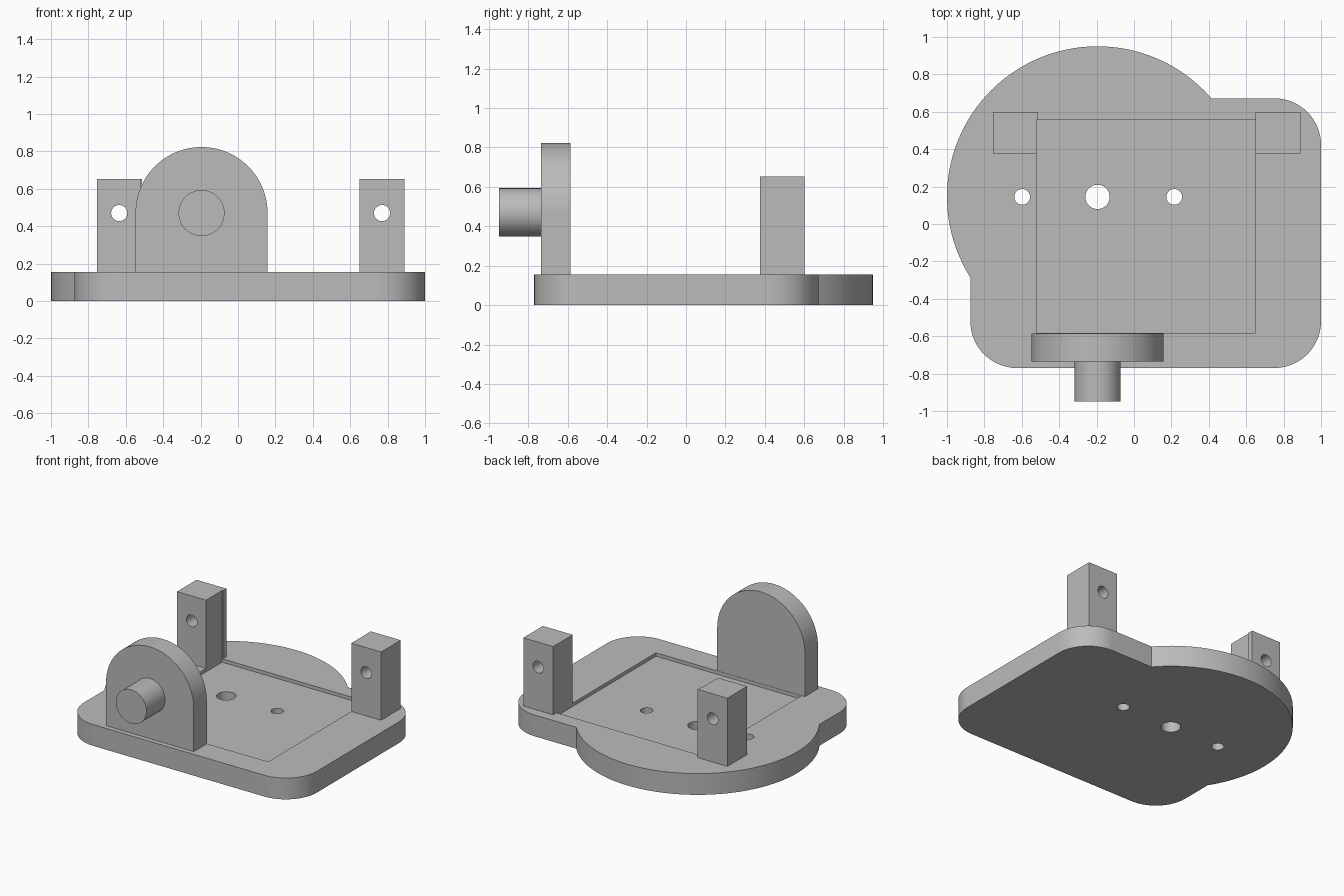
import bpy
import bmesh
from math import pi, cos, sin
from mathutils import Matrix, Vector

cube = bpy.data.objects.get("Cube")
if cube:
    bpy.data.objects.remove(cube, do_unlink=True)

grey = bpy.data.materials.new("plain_grey")
grey.use_nodes = True
colour = (0.5, 0.5, 0.5, 1)
grey.diffuse_color = colour
grey.node_tree.nodes["Principled BSDF"].inputs["Base Color"].default_value = colour

BASE_TOP = 0.155
AXIS_X, AXIS_Z = -0.195, 0.47      # pin axis, shared by the post holes
DISC_Y = 0.145


def arc(cx, cy, r, start, end, steps):
    return [(cx + r * cos(start + (end - start) * i / steps),
             cy + r * sin(start + (end - start) * i / steps)) for i in range(steps + 1)]


def prism(name, outline, low, high, upright=False):
    """Extrude an outline along z, or along y when upright (outline is then x, z)."""
    bm = bmesh.new()
    verts = [bm.verts.new((x, low, y) if upright else (x, y, low)) for x, y in outline]
    face = bm.faces.new(verts)
    grown = bmesh.ops.extrude_face_region(bm, geom=[face])["geom"]
    shift = Vector((0, high - low, 0)) if upright else Vector((0, 0, high - low))
    bmesh.ops.translate(bm, vec=shift, verts=[g for g in grown if isinstance(g, bmesh.types.BMVert)])
    bmesh.ops.recalc_face_normals(bm, faces=bm.faces)
    mesh = bpy.data.meshes.new(name)
    bm.to_mesh(mesh)
    bm.free()
    mesh.materials.append(grey)
    obj = bpy.data.objects.new(name, mesh)
    bpy.context.collection.objects.link(obj)
    return obj


def disc(name, cx, cy, r, low, high, upright=False, steps=64):
    return prism(name, arc(cx, cy, r, 0, 2 * pi, steps)[:-1], low, high, upright)


def box(name, x0, x1, y0, y1, z0, z1):
    return prism(name, [(x0, y0), (x1, y0), (x1, y1), (x0, y1)], z0, z1)


def combine(obj, other, operation):
    """Apply a boolean and discard the helper."""
    other.hide_render = True
    mod = obj.modifiers.new("boolean", 'BOOLEAN')
    mod.operation = operation
    mod.solver = 'EXACT'
    mod.object = other
    bpy.context.view_layer.objects.active = obj
    bpy.ops.object.modifier_apply(modifier=mod.name)
    bpy.data.objects.remove(other, do_unlink=True)


# Base plate: rounded rectangle joined with a large disc
x0, x1, y0, y1, r = -0.875, 1.0, -0.77, 0.672, 0.25
corners = [(x1 - r, y1 - r), (x0 + r, y1 - r), (x0 + r, y0 + r), (x1 - r, y0 + r)]
outline = []
for i, (cx, cy) in enumerate(corners):
    outline += arc(cx, cy, r, i * pi / 2, (i + 1) * pi / 2, 16)
base = prism("base_plate", outline, 0, BASE_TOP)
combine(base, disc("base_disc", AXIS_X, DISC_Y, 0.805, 0, BASE_TOP, steps=128), 'UNION')

# Shallow square pocket and three through holes
pocket = (-0.52, 0.65, -0.583, 0.56)
combine(base, box("pocket_cutter", *pocket, BASE_TOP - 0.025, 1), 'DIFFERENCE')
for x, radius in ((AXIS_X, 0.065), (-0.598, 0.042), (0.215, 0.042)):
    combine(base, disc("hole_cutter", x, DISC_Y, radius, -1, 1), 'DIFFERENCE')

# Rear posts with cross holes; the pocket shaves the right post's inner side
right_post = box("right_post", -0.754, -0.514, 0.375, 0.6, BASE_TOP, 0.652)
left_post = box("left_post", 0.65, 0.89, 0.375, 0.6, BASE_TOP, 0.652)
combine(right_post, box("post_cutter", *pocket, 0, 1), 'DIFFERENCE')
for post, x in ((right_post, -0.635), (left_post, 0.77)):
    combine(post, disc("cross_hole_cutter", x, AXIS_Z, 0.043, 0, 1, True), 'DIFFERENCE')

# Round-topped front bracket with its pin
radius = 0.353
profile = [(AXIS_X - radius, BASE_TOP), (AXIS_X + radius, BASE_TOP)]
profile += arc(AXIS_X, AXIS_Z, radius, 0, pi, 48)
bracket = prism("front_bracket", profile, -0.735, -0.585, True)
pin = disc("pivot_pin", AXIS_X, AXIS_Z, 0.123, -0.95, -0.735, True)

# Smooth curved walls, crisp edges
for part in (base, right_post, left_post, bracket, pin):
    bpy.ops.object.select_all(action='DESELECT')
    part.select_set(True)
    bpy.context.view_layer.objects.active = part
    bpy.ops.object.shade_smooth_by_angle(angle=pi / 7)
